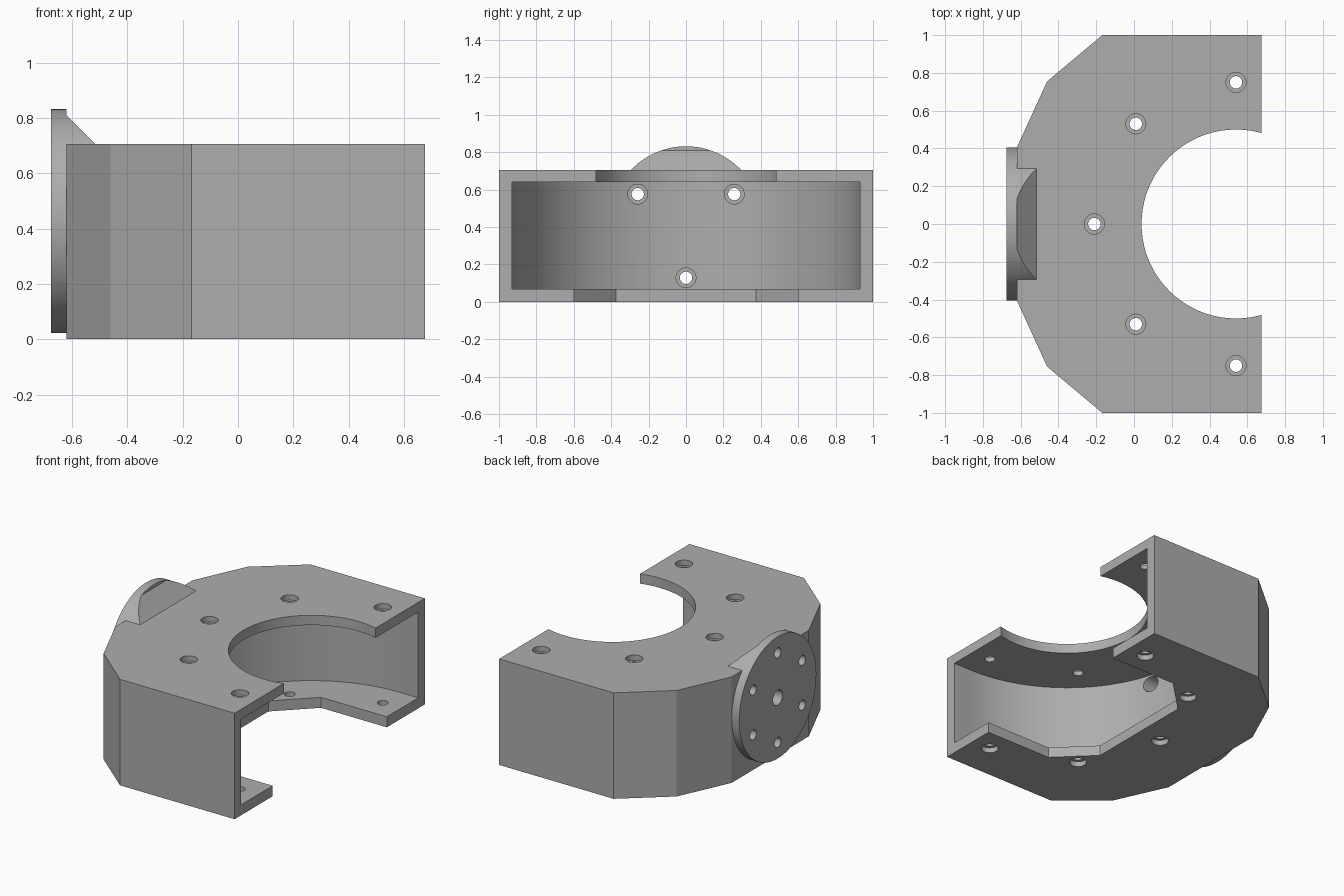
import bpy, bmesh, math
from mathutils import Vector

if "Cube" in bpy.data.objects:
    bpy.data.objects.remove(bpy.data.objects["Cube"])

grey = bpy.data.materials.new("neutral grey")
grey.diffuse_color = (0.42, 0.42, 0.42, 1)
grey.use_nodes = True
grey.node_tree.nodes["Principled BSDF"].inputs["Base Color"].default_value = grey.diffuse_color
CX = 0.54             # axis of the round cavity
H = 0.705             # body height
DZ, DR = 0.427, 0.405  # mounting disc centre height and radius


def make(name, bm):
    bmesh.ops.recalc_face_normals(bm, faces=bm.faces)
    me = bpy.data.meshes.new(name)
    bm.to_mesh(me)
    bm.free()
    ob = bpy.data.objects.new(name, me)
    me.materials.append(grey)
    bpy.context.collection.objects.link(ob)
    return ob


def prism(name, pts, z0, z1):
    bm = bmesh.new()
    face = bm.faces.new([bm.verts.new((x, y, z0)) for x, y in pts])
    geo = bmesh.ops.extrude_face_region(bm, geom=[face])["geom"]
    bmesh.ops.translate(bm, vec=(0, 0, z1 - z0),
                        verts=[g for g in geo if isinstance(g, bmesh.types.BMVert)])
    return make(name, bm)


def mirrored(half):
    return half + [(x, -y) for x, y in reversed(half)]


def circle(cx, cy, r, n):
    return [(cx + r * math.cos(2 * math.pi * i / n), cy + r * math.sin(2 * math.pi * i / n))
            for i in range(n)]


def x_rod(name, y, z, r, x0, x1, n=24):
    ob = prism(name, circle(0, 0, r, n), x0, x1)
    for v in ob.data.vertices:
        a, b, c = v.co
        v.co = (c, y + a, z + b)
    return ob


def boolean(target, tool, op="DIFFERENCE"):
    m = target.modifiers.new(op, "BOOLEAN")
    m.operation, m.solver, m.object = op, "EXACT", tool
    bpy.context.view_layer.objects.active = target
    bpy.ops.object.modifier_apply(modifier=m.name)
    bpy.data.objects.remove(tool)


# Faceted housing
body = prism("housing", mirrored([(0.675, 1), (-0.168, 1), (-0.46, 0.755), (-0.62, 0.405)]), 0, H)

# Round inner cavity, running straight out through the open side
arc = [(CX + 0.93 * math.cos(t), 0.93 * math.sin(t))
       for t in (math.pi * (0.5 + i / 96) for i in range(97))]
boolean(body, prism("cavity_cutter", [(0.9, 0.93)] + arc + [(0.9, -0.93)], 0.07, 0.64))

# Round opening in the top plate, angular opening in the bottom plate
boolean(body, prism("top_cutter", circle(CX, 0, 0.5, 128), 0.5, 0.9))
boolean(body, prism("bottom_cutter",
                    mirrored([(0.9, 0.6), (0.19, 0.6), (-0.04, 0.375)]), -0.2, 0.3))

# Wedge behind the disc: a round boss sloped off at 45 degrees
wedge = x_rod("wedge", 0, DZ, DR, -0.65, -0.5, 128)
bm = bmesh.new()
bm.from_mesh(wedge.data)
bmesh.ops.bisect_plane(bm, geom=bm.verts[:] + bm.edges[:] + bm.faces[:], clear_outer=True,
                       plane_co=Vector((-0.62, 0, 0.81)), plane_no=Vector((1, 0, 1)))
bmesh.ops.holes_fill(bm, edges=[e for e in bm.edges if e.is_boundary])
bmesh.ops.recalc_face_normals(bm, faces=bm.faces)
bm.to_mesh(wedge.data)
bm.free()
boolean(body, wedge, "UNION")

# Mounting disc
boolean(body, x_rod("disc", 0, DZ, DR, -0.675, -0.62, 128), "UNION")

# Counterbored screw holes through both plates
for deg in (90, 135, 180, 225, 270):
    a = math.radians(deg)
    x, y = CX + 0.75 * math.cos(a), 0.75 * math.sin(a)
    boolean(body, prism("hole_cutter", circle(x, y, 0.033, 24), -0.1, 0.9))
    boolean(body, prism("bore_cutter", circle(x, y, 0.053, 32), H - 0.035, 0.9))
    boolean(body, prism("bore_cutter", circle(x, y, 0.053, 32), -0.1, 0.035))

# Disc holes: three go through with inner counterbores, three are blind
for k in range(6):
    a = math.radians(30 + 60 * k)
    y, z = 0.298 * math.cos(a), DZ + 0.298 * math.sin(a)
    through = k in (0, 2, 4)
    boolean(body, x_rod("hole_cutter", y, z, 0.033, -0.8, -0.2 if through else -0.6))
    if through:
        boolean(body, x_rod("bore_cutter", y, z, 0.053, -0.56, -0.2, 32))
boolean(body, x_rod("centre_cutter", 0, DZ, 0.05, -0.8, -0.58, 32))

# Smooth round walls, crisp edges
body.select_set(True)
bpy.context.view_layer.objects.active = body
bpy.ops.object.shade_smooth_by_angle(angle=math.radians(20))
